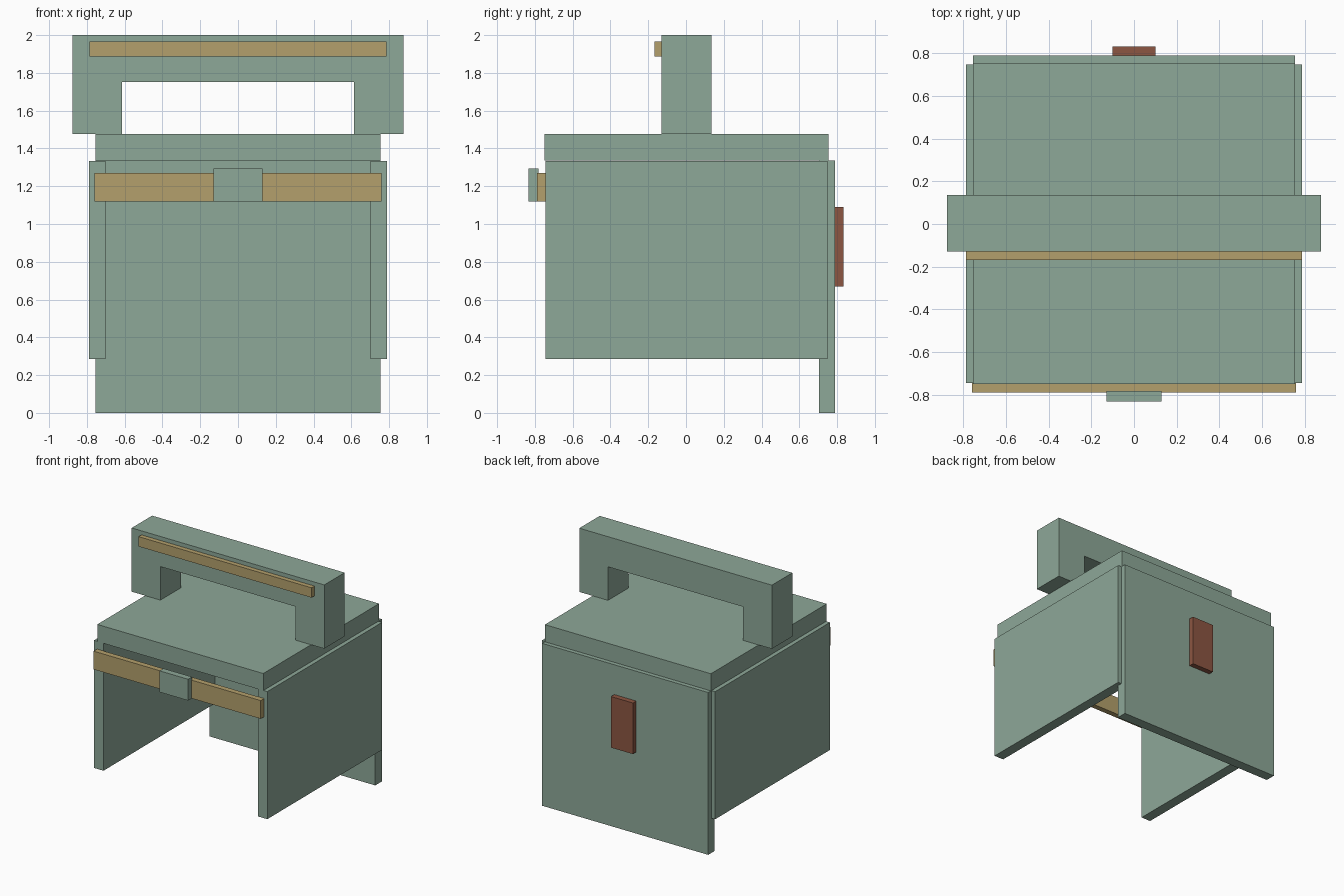
import bpy
import bmesh

if "Cube" in bpy.data.objects:
    bpy.data.objects.remove(bpy.data.objects["Cube"])


def material(name, rgb):
    m = bpy.data.materials.new(name)
    m.diffuse_color = (*rgb, 1.0)
    m.use_nodes = True
    m.node_tree.nodes["Principled BSDF"].inputs["Base Color"].default_value = m.diffuse_color
    return m


green = material("sage green", (0.270, 0.392, 0.314))
tan = material("tan", (0.456, 0.352, 0.150))
rust = material("rust brown", (0.262, 0.093, 0.054))


def add_object(name, bm, mat):
    bmesh.ops.recalc_face_normals(bm, faces=bm.faces)
    mesh = bpy.data.meshes.new(name)
    bm.to_mesh(mesh)
    bm.free()
    mesh.materials.append(mat)
    obj = bpy.data.objects.new(name, mesh)
    bpy.context.collection.objects.link(obj)
    return obj


def box(name, x, y, z, mat):
    """Box from (min, max) ranges on each axis."""
    bm = bmesh.new()
    bmesh.ops.create_cube(bm, size=1.0)
    for v in bm.verts:
        for i, (lo, hi) in enumerate((x, y, z)):
            v.co[i] = hi if v.co[i] > 0 else lo
    return add_object(name, bm, mat)


def prism(name, profile, y, mat):
    """Extrude an x-z profile along y."""
    bm = bmesh.new()
    face = bm.faces.new([bm.verts.new((px, y[0], pz)) for px, pz in profile])
    ext = bmesh.ops.extrude_face_region(bm, geom=[face])
    verts = [g for g in ext["geom"] if isinstance(g, bmesh.types.BMVert)]
    bmesh.ops.translate(bm, verts=verts, vec=(0, y[1] - y[0], 0))
    return add_object(name, bm, mat)


# Body: top slab, long back panel, two shorter side panels
box("top_slab", (-0.755, 0.755), (-0.75, 0.755), (1.335, 1.476), green)
box("back_panel", (-0.755, 0.755), (0.705, 0.79), (0, 1.335), green)
for name, s in (("left_panel", -1), ("right_panel", 1)):
    xs = sorted((s * 0.702, s * 0.788))
    box(name, xs, (-0.745, 0.748), (0.285, 1.334), green)

# Shoulder arch on top of the slab
half = [(0.876, 1.476), (0.876, 2.0)]
inner = [(0.615, 1.752), (0.615, 1.476)]
profile = half + [(-x, z) for x, z in reversed(half)]
profile += [(-x, z) for x, z in reversed(inner)] + inner
prism("shoulder_arch", profile, (-0.13, 0.135), green)
box("arch_trim", (-0.787, 0.787), (-0.168, -0.13), (1.886, 1.967), tan)

# Front belt with buckle, and the plate on the back
box("belt", (-0.76, 0.76), (-0.79, -0.745), (1.12, 1.27), tan)
box("buckle", (-0.13, 0.13), (-0.833, -0.782), (1.118, 1.293), green)
box("back_plate", (-0.1, 0.1), (0.79, 0.833), (0.67, 1.09), rust)
